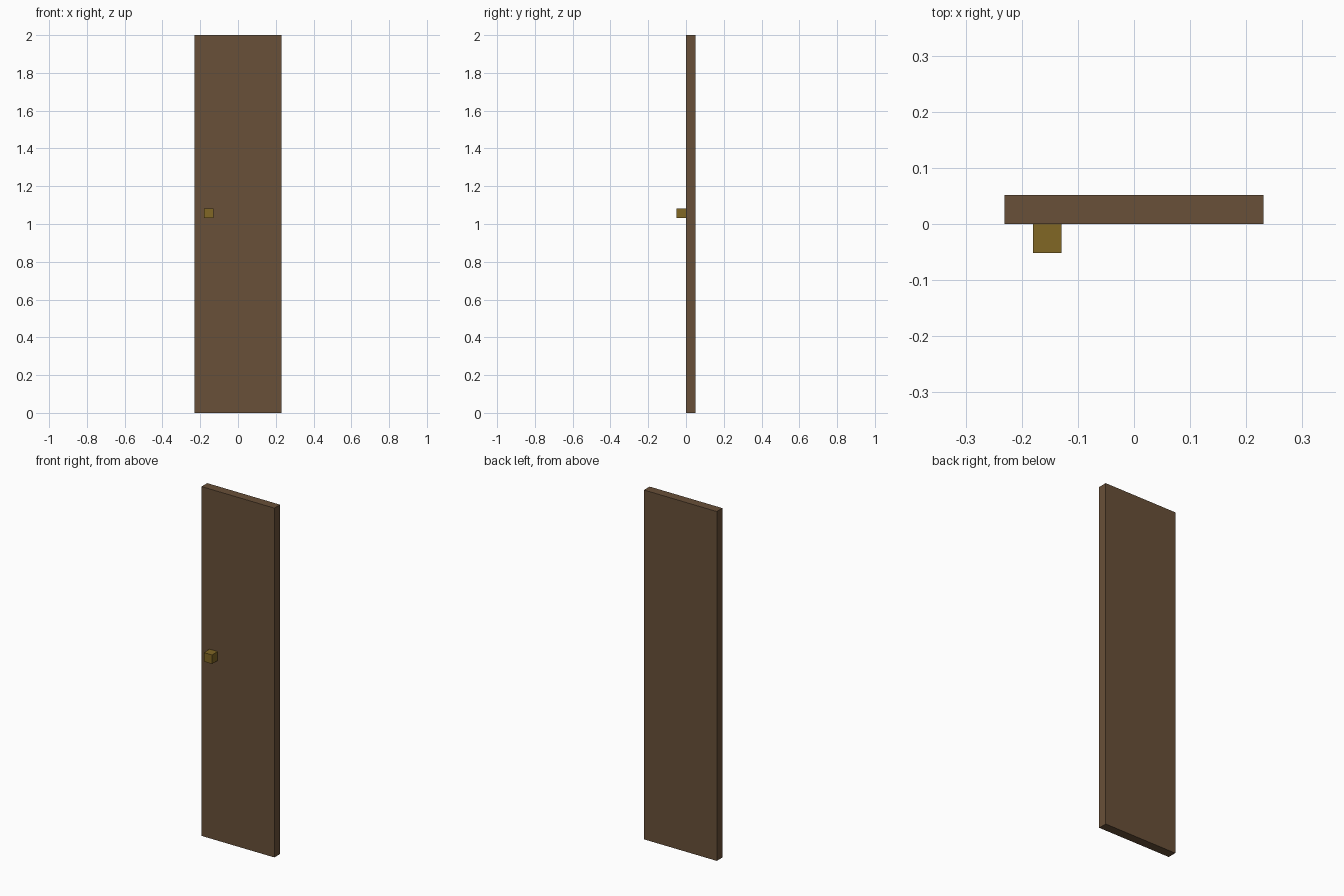
import bpy

if "Cube" in bpy.data.objects:
    bpy.data.objects.remove(bpy.data.objects["Cube"])


def material(name, color):
    mat = bpy.data.materials.new(name)
    mat.diffuse_color = (*color, 1)
    mat.use_nodes = True
    mat.node_tree.nodes["Principled BSDF"].inputs["Base Color"].default_value = mat.diffuse_color
    return mat


def box(name, center, size, mat):
    bpy.ops.mesh.primitive_cube_add(size=1, location=center)
    obj = bpy.context.object
    obj.name = name
    obj.scale = size
    bpy.ops.object.transform_apply(location=False, rotation=False, scale=True)
    obj.data.materials.append(mat)
    return obj


wood = material("dark_wood", (0.14, 0.08, 0.04))
brass = material("brass", (0.22, 0.135, 0.018))

T = 0.0513  # panel thickness and knob edge length

# Door panel, with its front face on y = 0
box("door_panel", (0, T / 2, 1), (0.4615, T, 2), wood)

# Square knob on the front, near the left edge
box("door_knob", (-0.1545, -T / 2, 1.057), (T, T, T), brass)
